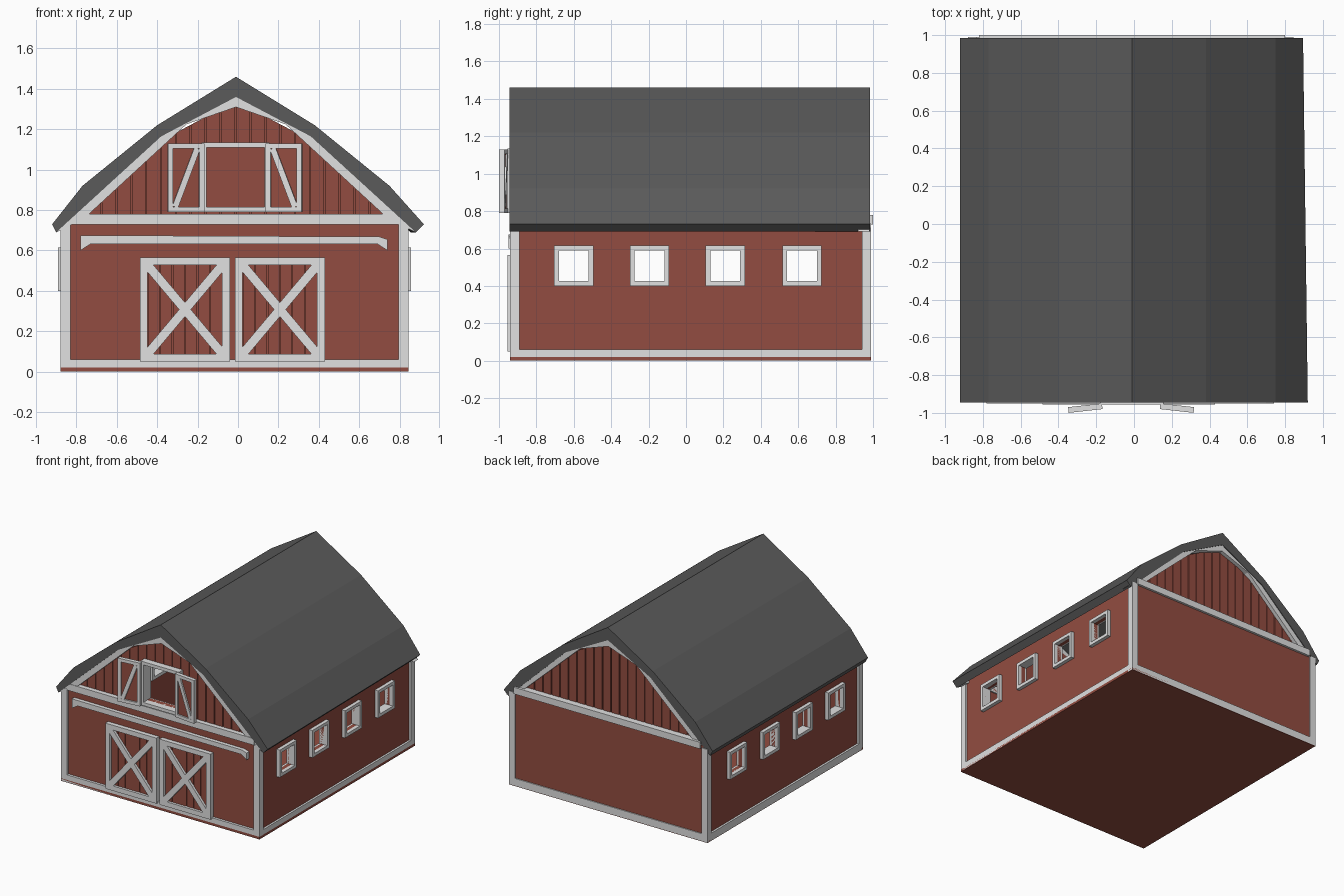
import bpy, bmesh, math
from mathutils import Vector

if "Cube" in bpy.data.objects:
    bpy.data.objects.remove(bpy.data.objects["Cube"], do_unlink=True)


def material(name, rgb):
    m = bpy.data.materials.new(name)
    m.use_nodes = True
    m.diffuse_color = (*rgb, 1)
    m.node_tree.nodes["Principled BSDF"].inputs["Base Color"].default_value = (*rgb, 1)
    return m


RED = material("barn red", (0.29, 0.073, 0.052))
WHITE = material("trim white", (0.75, 0.75, 0.75))
GREY = material("roof grey", (0.105, 0.105, 0.105))


def build(name, mat, solids):
    """One object from solids, each an xz outline extruded from y0 to y1."""
    bm = bmesh.new()
    for pts, y0, y1 in solids:
        face = bm.faces.new([bm.verts.new((x, y0, z)) for x, z in pts])
        ext = bmesh.ops.extrude_face_region(bm, geom=[face], use_keep_orig=True)
        moved = [v for v in ext["geom"] if isinstance(v, bmesh.types.BMVert)]
        bmesh.ops.translate(bm, verts=moved, vec=(0, y1 - y0, 0))
    bmesh.ops.recalc_face_normals(bm, faces=bm.faces)
    mesh = bpy.data.meshes.new(name)
    bm.to_mesh(mesh)
    bm.free()
    mesh.materials.append(mat)
    obj = bpy.data.objects.new(name, mesh)
    bpy.context.collection.objects.link(obj)
    return obj


def rect(x0, x1, z0, z1):
    return [(x0, z0), (x1, z0), (x1, z1), (x0, z1)]


def bar(p, q, width):
    p, q = Vector(p), Vector(q)
    side = (q - p).normalized().orthogonal() * width / 2
    return [tuple(v) for v in (p + side, q + side, q - side, p - side)]


def frame(x0, x1, z0, z1, w):
    return [rect(x0, x0 + w, z0, z1), rect(x1 - w, x1, z0, z1),
            rect(x0 + w, x1 - w, z0, z0 + w), rect(x0 + w, x1 - w, z1 - w, z1)]


def layer(outlines, y0, y1):
    return [(o, y0, y1) for o in outlines]


# Roof shell: bent outline, slightly narrower at the back left eave
C = -0.01
OUTER = [(0, 1.46), (0.39, 1.22), (0.76, 0.92), (0.92, 0.73)]
INNER = [(0, 1.36), (0.37, 1.165), (0.89, 0.69)]
TRIM = [(0, 1.31), (0.245, 1.225), (0.75, 0.76)]


def both_sides(half):
    def at(s, x, z):
        return (s * x + (C if x < 0.91 else 0), z)
    return [at(-1, *p) for p in half[:0:-1]] + [at(1, *p) for p in half]


def arch(outer, inner):
    return both_sides(outer) + both_sides(inner)[::-1]


roof = build("roof", GREY, [(arch(OUTER, INNER), -0.945, 0.985)])
for v in roof.data.vertices:
    if v.co.x > 0.85 and v.co.y > 0:
        v.co.x -= 0.025

# Footprint and floor
XL, XR, YF, YB = -0.88, 0.845, -0.94, 0.99
build("floor", RED, [(rect(XL, XR, 0, 0.02), YF, YB)])

# Side walls with open windows and their deep frames
WINDOWS = [-0.6, -0.195, 0.21, 0.62]
HALF, Z0, Z1 = 0.08, 0.425, 0.59
for name, x_out, s in (("right_wall", XL + 0.016, -1), ("left_wall", XR - 0.016, 1)):
    x_in = x_out - s * 0.03
    cuts = [YF + 0.03] + [y + d for y in WINDOWS for d in (-HALF, HALF)] + [YB - 0.03]
    wall = [(rect(x_in, x_out, 0.02, Z0), cuts[0], cuts[-1]),
            (rect(x_in, x_out, Z1, 0.735), cuts[0], cuts[-1])]
    wall += [(rect(x_in, x_out, Z0, Z1), a, b) for a, b in zip(cuts[::2], cuts[1::2])]
    build(name, RED, wall)
    f_in, f_out, w = x_out - s * 0.045, x_out + s * 0.028, 0.025
    frames = []
    for y in WINDOWS:
        a, b = y - HALF, y + HALF
        frames += [(rect(f_in, f_out, Z0 - w, Z0), a - w, b + w),
                   (rect(f_in, f_out, Z1, Z1 + w), a - w, b + w),
                   (rect(f_in, f_out, Z0, Z1), a - w, a),
                   (rect(f_in, f_out, Z0, Z1), b, b + w)]
    build(name + "_window_frames", WHITE, frames)

# Lower end walls
build("front_wall", RED, [(rect(XL + 0.03, XR - 0.03, 0.02, 0.75), -0.92, -0.88)])
build("back_wall", RED, [(rect(XL + 0.03, XR - 0.03, 0.02, 0.75), 0.94, 0.982)])

# Base boards and corner posts
T = 0.05
base = [(rect(XL, XR, 0.003, 0.06), YF, YF + T), (rect(XL, XR, 0.003, 0.06), YB - T, YB)]
posts = []
for x in (XL, XR - T):
    base.append((rect(x, x + T, 0.003, 0.06), YF + T, YB - T))
    for y in (YF, YB - T):
        posts.append((rect(x, x + T, 0.06, 0.735), y, y + T))
build("base_boards", WHITE, base)
build("corner_posts", WHITE, posts)

# Tie beams and raked gable trim at both ends
build("tie_beams", WHITE, [(rect(-0.82, 0.8, 0.728, 0.78), -0.942, -0.87),
                           (rect(-0.82, 0.8, 0.728, 0.78), 0.93, 1.0)])
build("gable_trim", WHITE, layer([arch(INNER, TRIM)], -0.938, -0.87)
      + layer([arch(INNER, TRIM)], 0.92, 0.98))


# Gables made of vertical boards on a backing layer
def gable_top(x):
    x = abs(x - C)
    for (xa, za), (xb, zb) in zip(INNER, INNER[1:]):
        if x <= xb:
            return za + (zb - za) * (x - xa) / (xb - xa) - 0.02
    return INNER[-1][1]


LX0, LX1, LZ0, LZ1 = -0.16, 0.135, 0.815, 1.11    # loft opening


def boards(gap, opening):
    step = (LX1 - LX0) / 4
    out = []
    for k in range(-8, 12):
        a, b = LX0 + k * step + gap, LX0 + (k + 1) * step - gap
        top = [(b, gable_top(b)), (a, gable_top(a))]
        if opening and 0 <= k < 4:
            out += [rect(a, b, 0.74, LZ0), [(a, LZ1), (b, LZ1)] + top]
        else:
            out.append([(a, 0.74), (b, 0.74)] + top)
    return out


build("front_gable", RED, layer(boards(0, True), -0.89, -0.87)
      + layer(boards(0.003, True), -0.905, -0.89))
build("back_gable", RED, layer(boards(0, False), 0.92, 0.935)
      + layer(boards(0.003, False), 0.935, 0.95))

# Loft opening frame
build("loft_frame", WHITE, layer(frame(LX0 - 0.02, LX1 + 0.02, LZ0 - 0.025, LZ1 + 0.025, 0.025),
                                 -0.955, -0.86))

# Loft shutters, swung open
for name, s, hinge in (("right_shutter", -1, LX0 - 0.01), ("left_shutter", 1, LX1 + 0.005)):
    x0, x1 = sorted((0, s * 0.18))
    slats = frame(x0, x1, 0.79, 1.13, 0.025)
    slats.append(bar((s * 0.035, 1.105), (s * 0.145, 0.815), 0.03))
    parts = [build(name + "_trim", WHITE, layer(slats, -0.03, 0)),
             build(name + "_panel", RED, [(rect(x0 + 0.01, x1 - 0.01, 0.8, 1.12), -0.018, -0.008)])]
    for p in parts:
        p.location = (hinge, -0.95, 0)
        p.rotation_euler.z = -s * 0.11

# Sliding doors with crossed braces over boards
for name, x0 in (("right_door", -0.485), ("left_door", -0.015)):
    x1, z0, z1, w = x0 + 0.445, 0.05, 0.565, 0.038
    a, b, c, d = x0 + w, x1 - w, z0 + w, z1 - w
    trim = frame(x0, x1, z0, z1, w)
    trim += [bar((a, c), (b, d), 0.045), bar((a, d), (b, c), 0.045)]
    build(name + "_trim", WHITE, layer(trim, -0.955, -0.915))
    step = (b - a) / 6
    planks = [rect(a + i * step + 0.002, a + (i + 1) * step - 0.002, c, d) for i in range(6)]
    build(name + "_boards", RED, layer(planks, -0.935, -0.915))

# Door rail with dropped ends
build("door_rail", WHITE, [([(-0.78, 0.6), (-0.73, 0.632), (0.69, 0.632), (0.74, 0.6),
                             (0.74, 0.655), (0.7, 0.668), (-0.78, 0.675)], -0.95, -0.915)])
